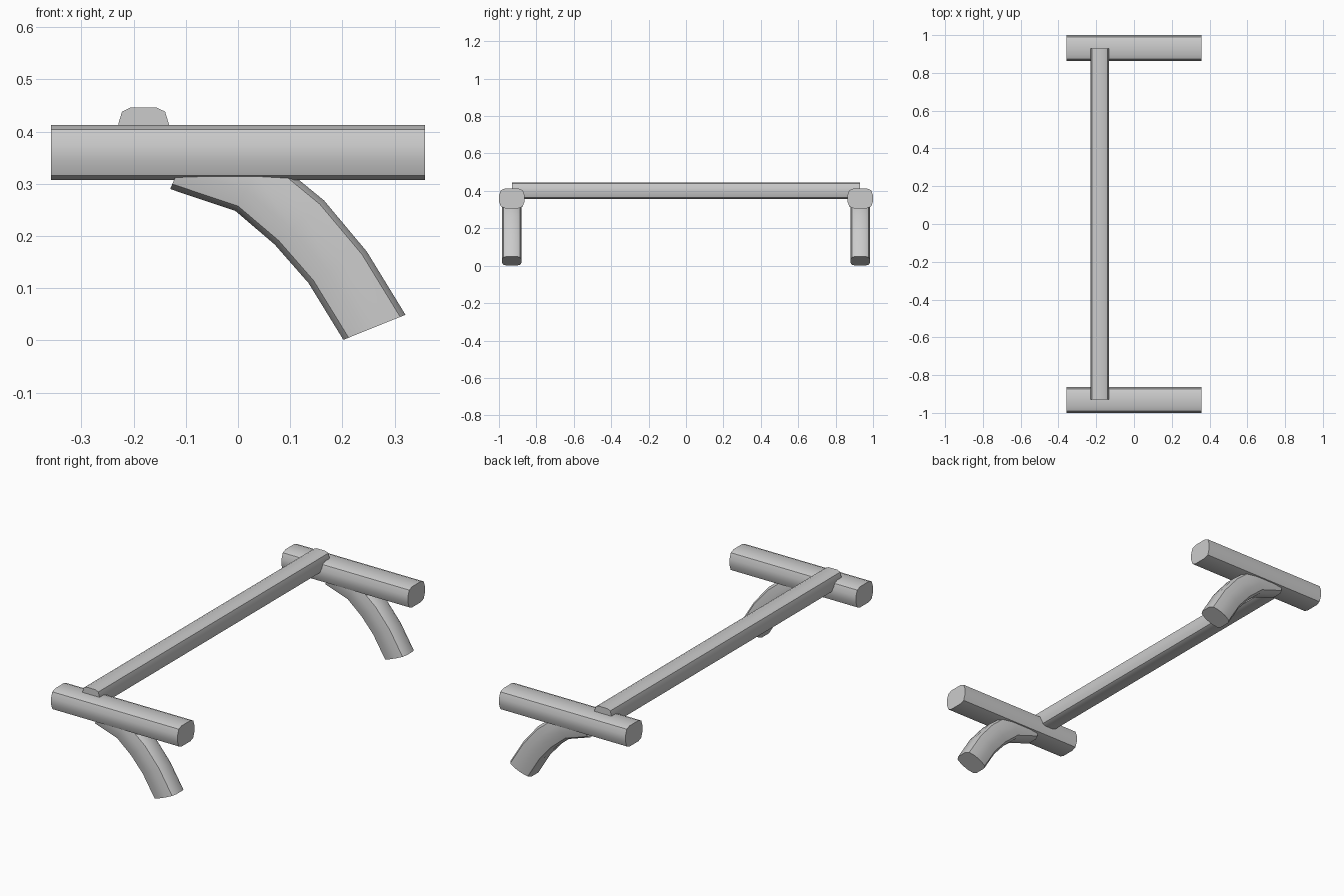
import bpy, bmesh, math
from mathutils import Vector

if "Cube" in bpy.data.objects:
    bpy.data.objects.remove(bpy.data.objects["Cube"])

# Softened rectangular cross-section, one quadrant mirrored to twelve points
Q = [(1, 0.3), (0.85, 0.83), (0.52, 1)]
SECTION = (Q + [(-x, y) for x, y in reversed(Q)]
           + [(-x, -y) for x, y in Q] + [(x, -y) for x, y in reversed(Q)])


def loft(name, stations):
    """Sweep SECTION through (centre, half-width vector, half-height vector) stations."""
    bm = bmesh.new()
    rings = [[bm.verts.new(c + u * a + v * b) for a, b in SECTION] for c, u, v in stations]
    n = len(SECTION)
    for r0, r1 in zip(rings, rings[1:]):
        for i in range(n):
            bm.faces.new((r0[i], r0[(i + 1) % n], r1[(i + 1) % n], r1[i]))
    bm.faces.new(rings[0])
    bm.faces.new(rings[-1])
    bmesh.ops.recalc_face_normals(bm, faces=bm.faces[:])
    mesh = bpy.data.meshes.new(name)
    bm.to_mesh(mesh)
    bm.free()
    obj = bpy.data.objects.new(name, mesh)
    bpy.context.collection.objects.link(obj)
    bpy.ops.object.select_all(action='DESELECT')
    obj.select_set(True)
    bpy.context.view_layer.objects.active = obj
    bpy.ops.object.shade_smooth_by_angle(angle=math.radians(35))
    return obj


# Curved leg: lower and upper edge points in the xz plane
LEG = [((-0.130, 0.290), (-0.082, 0.402)), ((-0.005, 0.248), (0.055, 0.358)),
       ((0.070, 0.184), (0.165, 0.268)), ((0.135, 0.110), (0.247, 0.170)),
       ((0.202, 0.001), (0.321, 0.049))]

for side, sy in (("front", -1), ("back", 1)):
    y = sy * 0.9315
    # Rail along x
    loft(side + "_rail", [(Vector((x, y, 0.36)), Vector((0, 0.0685, 0)), Vector((0, 0, 0.053)))
                          for x in (-0.358, 0.358)])
    # Leg bending down and outward
    stations = []
    for lo, hi in LEG:
        a, b = Vector((lo[0], y, lo[1])), Vector((hi[0], y, hi[1]))
        stations.append(((a + b) / 2, Vector((0, 0.053, 0)), (b - a) / 2))
    loft(side + "_leg", stations)

# Crossbar joining both rails
loft("crossbar", [(Vector((-0.181, y, 0.4015)), Vector((0.0485, 0, 0)), Vector((0, 0, 0.0445)))
                  for y in (-0.93, 0.93)])
